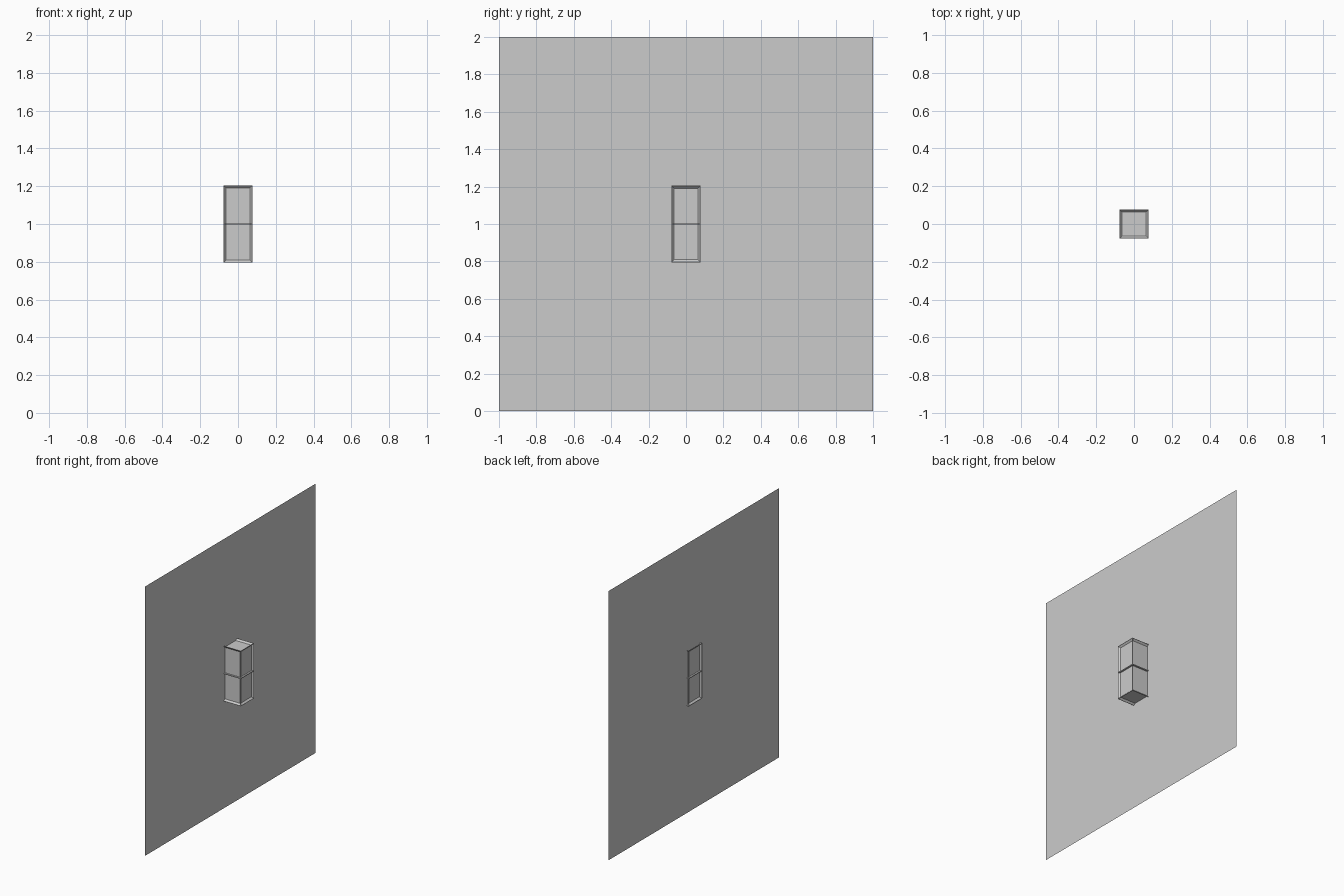
import bpy, bmesh
from mathutils import Vector

if "Cube" in bpy.data.objects:
    bpy.data.objects.remove(bpy.data.objects["Cube"])

HALF = 0.077      # half width of the lamp body
HEIGHT = 0.41
RIM = 0.014       # rim width and recess depth
WALL_X = -0.063


def add_box(name, size, location):
    bm = bmesh.new()
    bmesh.ops.create_cube(bm, size=1)
    bmesh.ops.scale(bm, vec=Vector(size), verts=bm.verts)
    return bm, name, location


def finish(bm, name, location):
    bmesh.ops.recalc_face_normals(bm, faces=bm.faces)
    mesh = bpy.data.meshes.new(name)
    bm.to_mesh(mesh)
    bm.free()
    obj = bpy.data.objects.new(name, mesh)
    obj.location = location
    bpy.context.collection.objects.link(obj)
    return obj


# thin square wall panel behind the lamp
bm = bmesh.new()
bm.faces.new([bm.verts.new((0, y, z)) for y, z in ((-1, -1), (1, -1), (1, 1), (-1, 1))])
wall = bm.copy()
bm.free()
mesh = bpy.data.meshes.new("wall_panel")
wall.to_mesh(mesh)
wall.free()
obj = bpy.data.objects.new("wall_panel", mesh)
obj.location = (WALL_X, 0, 1)
bpy.context.collection.objects.link(obj)

# lamp body with a sloped recess in every face
bm, name, loc = add_box("lamp_body", (2 * HALF, 2 * HALF, HEIGHT), (0, 0, 1))
faces = bm.faces[:]
bmesh.ops.inset_individual(bm, faces=faces, thickness=0.002, use_even_offset=True)
bmesh.ops.inset_individual(bm, faces=faces, thickness=RIM - 0.002, depth=-RIM + 0.002,
                           use_even_offset=True)
finish(bm, name, loc)

# thin band dividing the body at mid height, flush with the rims
finish(*add_box("middle_band", (2 * HALF - 0.001, 2 * HALF - 0.001, 0.006), (0, 0, 1)))
